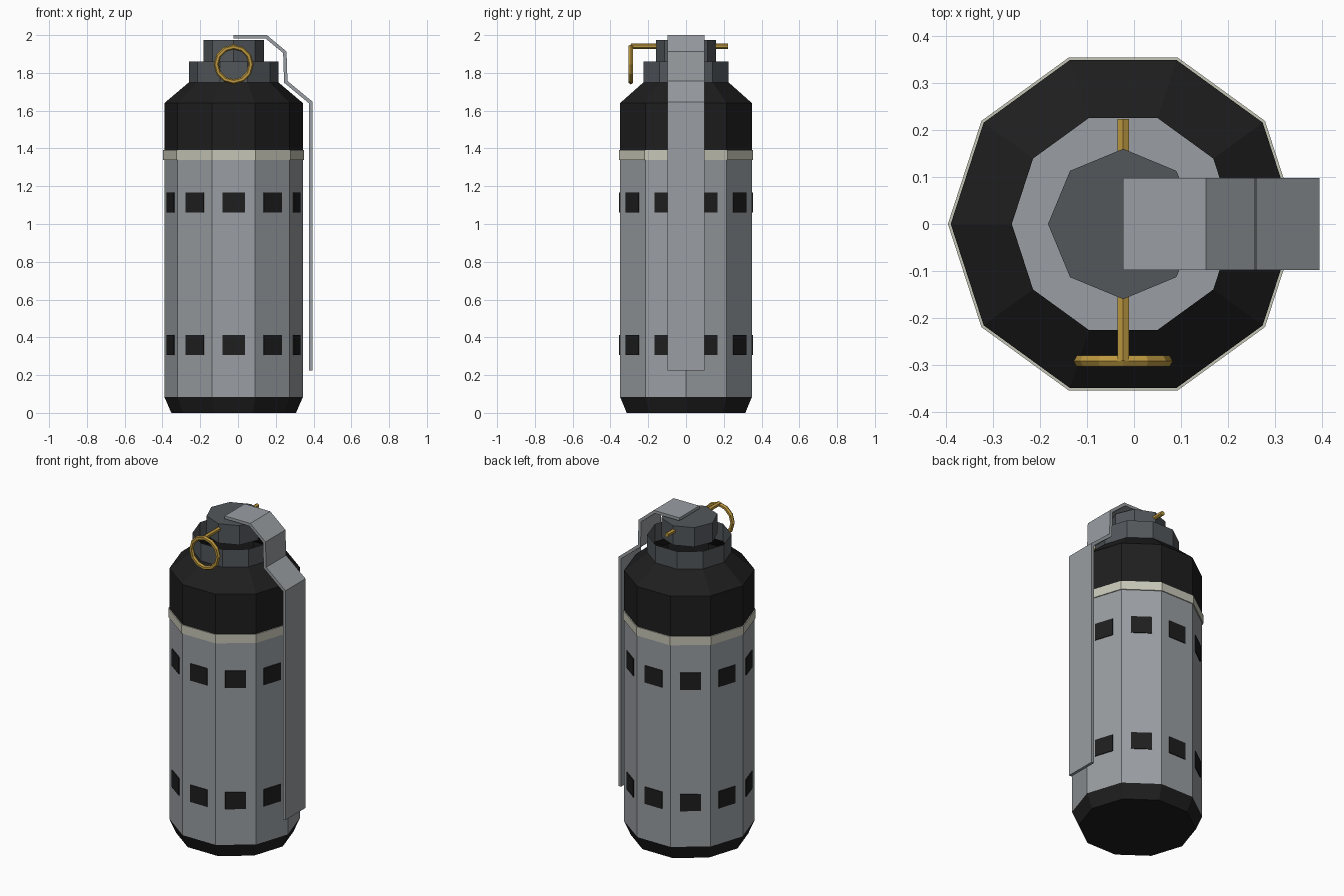
import bpy, bmesh, math
from mathutils import Matrix, Vector

if "Cube" in bpy.data.objects:
    bpy.data.objects.remove(bpy.data.objects["Cube"])

CX = -0.023   # body axis
R = 0.367     # body radius


def material(name, rgb):
    m = bpy.data.materials.new(name)
    m.diffuse_color = (*rgb, 1)
    m.use_nodes = True
    m.node_tree.nodes["Principled BSDF"].inputs["Base Color"].default_value = m.diffuse_color
    return m


GREY = material("body_grey", (0.32, 0.34, 0.36))
BLACK = material("black", (0.013, 0.013, 0.013))
DARK = material("dark_grey", (0.085, 0.095, 0.105))
CREAM = material("cream_band", (0.56, 0.56, 0.47))
BRASS = material("brass", (0.50, 0.31, 0.05))


def finish(name, bm, mat):
    mesh = bpy.data.meshes.new(name)
    bm.to_mesh(mesh)
    bm.free()
    mesh.materials.append(mat)
    ob = bpy.data.objects.new(name, mesh)
    bpy.context.collection.objects.link(ob)
    return ob


def lathe(name, profile, sides, mat, bottom=False, top=False):
    """Faceted turned shell about the body axis, profile listed upwards."""
    bm = bmesh.new()
    rings = []
    for r, z in profile:
        rings.append([bm.verts.new((CX + r * math.cos(2 * math.pi * i / sides),
                                    r * math.sin(2 * math.pi * i / sides), z))
                      for i in range(sides)])
    for a, b in zip(rings, rings[1:]):
        for i in range(sides):
            j = (i + 1) % sides
            bm.faces.new((a[i], a[j], b[j], b[i]))
    if bottom:
        bm.faces.new(rings[0][::-1])
    if top:
        bm.faces.new(rings[-1])
    return finish(name, bm, mat)


# Canister shells
lathe("base_cap", [(0.33, 0), (R, 0.085)], 10, BLACK, bottom=True)
lathe("body", [(R, 0.085), (R, 1.34), (0.362, 1.385)], 10, GREY, top=True)
lathe("band", [(0.362, 1.338), (0.373, 1.338), (0.373, 1.392), (0.362, 1.392)], 10, CREAM)
lathe("shoulder", [(R, 1.39), (R, 1.64), (0.237, 1.75)], 10, BLACK)
lathe("neck_collar", [(0.237, 1.75), (0.237, 1.86)], 10, DARK)
lathe("fuse_head", [(0.16, 1.855), (0.16, 1.975)], 8, DARK, bottom=True, top=True)

# Dark vent plates, two rows around the body
bm = bmesh.new()
apothem = R * math.cos(math.pi / 10)
for z in (0.36, 1.113):
    for i in range(10):
        mat = (Matrix.Translation((CX, 0, z))
               @ Matrix.Rotation(math.radians(18 + 36 * i), 4, 'Z')
               @ Matrix.Translation((apothem + 0.001, 0, 0))
               @ Matrix.Diagonal((0.008, 0.118, 0.105, 1)))
        bmesh.ops.create_cube(bm, size=1, matrix=mat)
finish("vent_plates", bm, BLACK)

# Safety lever: bent strip, extruded across y
outer = [(-0.023, 2.0), (0.153, 2.0), (0.257, 1.913), (0.262, 1.757), (0.395, 1.647), (0.395, 0.225)]
inner = [(-0.023, 1.982), (0.146, 1.982), (0.239, 1.905), (0.244, 1.748), (0.377, 1.638), (0.377, 0.225)]
bm = bmesh.new()
rows = [[bm.verts.new((x, y, z)) for x, z in pts]
        for pts, y in ((outer, -0.098), (outer, 0.098), (inner, 0.098), (inner, -0.098))]
for a, b in zip(rows, rows[1:] + rows[:1]):
    for i in range(5):
        bm.faces.new((a[i], a[i + 1], b[i + 1], b[i]))
for i in (0, 5):
    bm.faces.new([row[i] for row in rows])
bmesh.ops.recalc_face_normals(bm, faces=bm.faces)
finish("safety_lever", bm, GREY)

# Pin through the head
bm = bmesh.new()
bmesh.ops.create_cone(bm, cap_ends=True, segments=6, radius1=0.014, radius2=0.014, depth=0.515,
                      matrix=Matrix.Translation((CX, -0.034, 1.941)) @ Matrix.Rotation(math.pi / 2, 4, 'X'))
finish("pin", bm, BRASS)

# Pull ring hanging in front
bpy.ops.mesh.primitive_torus_add(major_segments=12, minor_segments=6, major_radius=0.092,
                                 minor_radius=0.0135, location=(CX, -0.292, 1.845),
                                 rotation=(math.pi / 2, 0, 0))
ring = bpy.context.object
ring.name = "pull_ring"
ring.data.materials.append(BRASS)
